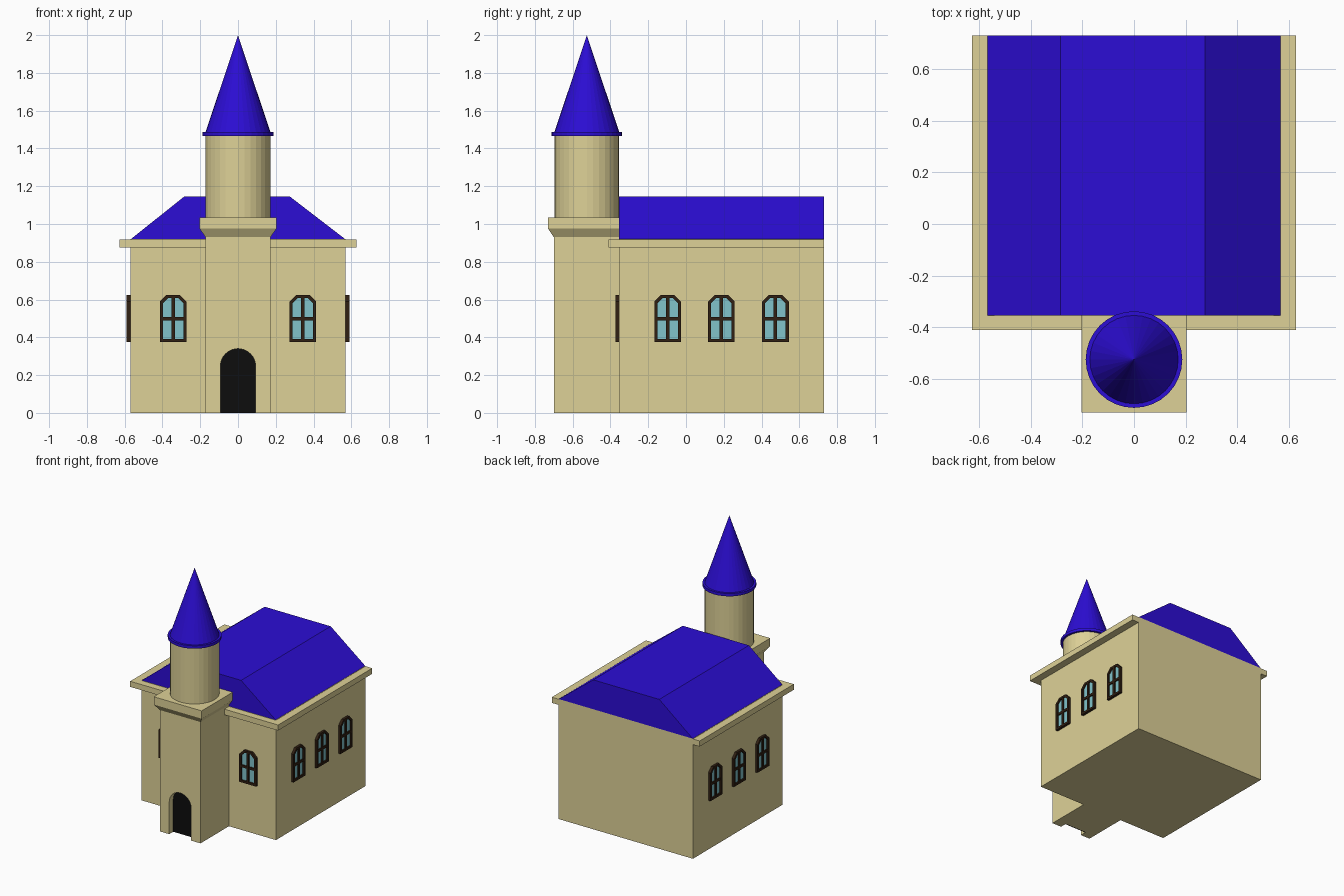
import bpy, bmesh
from math import pi, cos, sin
from mathutils import Matrix

if "Cube" in bpy.data.objects:
    bpy.data.objects.remove(bpy.data.objects["Cube"])


def material(name, rgb):
    m = bpy.data.materials.new(name)
    m.diffuse_color = (*rgb, 1)
    m.use_nodes = True
    m.node_tree.nodes["Principled BSDF"].inputs["Base Color"].default_value = m.diffuse_color
    return m


STONE = material("stone", (0.73, 0.64, 0.31))
BLUE = material("blue_roof", (0.025, 0.004, 0.66))
WOOD = material("dark_wood", (0.03, 0.014, 0.006))
GLASS = material("glass", (0.22, 0.55, 0.6))
BLACK = material("black", (0.004, 0.004, 0.004))


def finish(name, bm, mat, matrix=None):
    bmesh.ops.recalc_face_normals(bm, faces=bm.faces)
    me = bpy.data.meshes.new(name)
    bm.to_mesh(me)
    bm.free()
    ob = bpy.data.objects.new(name, me)
    bpy.context.collection.objects.link(ob)
    if mat:
        me.materials.append(mat)
    if matrix:
        ob.matrix_world = matrix
    return ob


def add_box(bm, x0, x1, y0, y1, z0, z1):
    m = Matrix.Translation(((x0 + x1) / 2, (y0 + y1) / 2, (z0 + z1) / 2))
    m = m @ Matrix.Diagonal((x1 - x0, y1 - y0, z1 - z0, 1))
    bmesh.ops.create_cube(bm, size=1, matrix=m)


def box(name, mat, *dims):
    bm = bmesh.new()
    add_box(bm, *dims)
    return finish(name, bm, mat)


def prism(name, mat, profile, y0, y1, matrix=None):
    """Extrude an xz profile along y."""
    bm = bmesh.new()
    a = [bm.verts.new((x, y0, z)) for x, z in profile]
    b = [bm.verts.new((x, y1, z)) for x, z in profile]
    bm.faces.new(a)
    bm.faces.new(b)
    for i in range(len(a)):
        j = (i + 1) % len(a)
        bm.faces.new((a[i], a[j], b[j], b[i]))
    return finish(name, bm, mat, matrix)


def cone(name, mat, r0, r1, z0, z1):
    bm = bmesh.new()
    bmesh.ops.create_cone(bm, cap_ends=True, segments=32, radius1=r0, radius2=r1,
                          depth=z1 - z0,
                          matrix=Matrix.Translation((0, -0.525, (z0 + z1) / 2)))
    return finish(name, bm, mat)


# Hall, cornice and roof
box("hall_walls", STONE, -0.57, 0.57, -0.355, 0.73, 0, 0.92)
box("cornice", STONE, -0.627, 0.627, -0.41, 0.73, 0.875, 0.918)
prism("hall_roof", BLUE, [(-0.57, 0.918), (0.57, 0.918), (0.275, 1.145), (-0.285, 1.145)],
      -0.355, 0.73)

# Tower base with arched doorway recess
tower = box("tower_base", STONE, -0.172, 0.172, -0.70, -0.35, 0, 0.95)
arch = [(-0.093, -0.05), (0.093, -0.05)]
arch += [(0.093 * cos(pi * i / 16), 0.247 + 0.093 * sin(pi * i / 16)) for i in range(17)]
cutter = prism("doorway_cutter", None, arch, -0.8, -0.65)
cutter.hide_render = True
cutter.hide_viewport = True
cut = tower.modifiers.new("doorway", 'BOOLEAN')
cut.operation = 'DIFFERENCE'
cut.object = cutter
door = [(x, max(z, 0)) for x, z in arch]
prism("door", BLACK, door, -0.652, -0.645)

# Flared ledge on the tower
bm = bmesh.new()
rings = [(0.172, -0.70, 0.93), (0.203, -0.73, 0.975), (0.203, -0.73, 1.035)]
loops = [[bm.verts.new(p) for p in ((-w, y, z), (w, y, z), (w, -0.355, z), (-w, -0.355, z))]
         for w, y, z in rings]
for lo, hi in zip(loops, loops[1:]):
    for i in range(4):
        j = (i + 1) % 4
        bm.faces.new((lo[i], lo[j], hi[j], hi[i]))
bm.faces.new(loops[0])
bm.faces.new(loops[-1])
finish("tower_ledge", bm, STONE)

# Round turret and spire
cone("turret", STONE, 0.171, 0.171, 1.035, 1.466)
cone("spire_rim", BLUE, 0.187, 0.187, 1.466, 1.488)
cone("spire", BLUE, 0.171, 0, 1.488, 2.0)


# Windows: local -y faces outward, wall plane at y = 0
def outline(w, z0, z1, c):
    return [(-w, z0), (w, z0), (w, z1 - c), (w - c, z1), (c - w, z1), (-w, z1 - c)]


def window(name, matrix):
    outer = outline(0.071, 0.375, 0.625, 0.036)
    inner = outline(0.055, 0.392, 0.609, 0.029)
    bm = bmesh.new()
    rows = [[bm.verts.new((x, y, z)) for x, z in prof]
            for prof, y in ((outer, 0.002), (outer, -0.019), (inner, -0.019), (inner, 0.002))]
    for k in range(4):
        a, b = rows[k], rows[(k + 1) % 4]
        for i in range(6):
            j = (i + 1) % 6
            bm.faces.new((a[i], a[j], b[j], b[i]))
    add_box(bm, -0.009, 0.009, -0.018, 0, 0.385, 0.617)
    add_box(bm, -0.063, 0.063, -0.017, 0, 0.490, 0.508)
    finish(name + "_frame", bm, WOOD, matrix)
    prism(name + "_glass", GLASS, inner, -0.008, 0.001, matrix)


for side, s in (("left", -1), ("right", 1)):
    window("front_window_" + side, Matrix.Translation((s * 0.343, -0.355, 0)))
    for n, y in enumerate((-0.097, 0.187, 0.473)):
        window(f"{side}_window_{n + 1}",
               Matrix.Translation((s * 0.57, y, 0)) @ Matrix.Rotation(s * pi / 2, 4, 'Z'))
